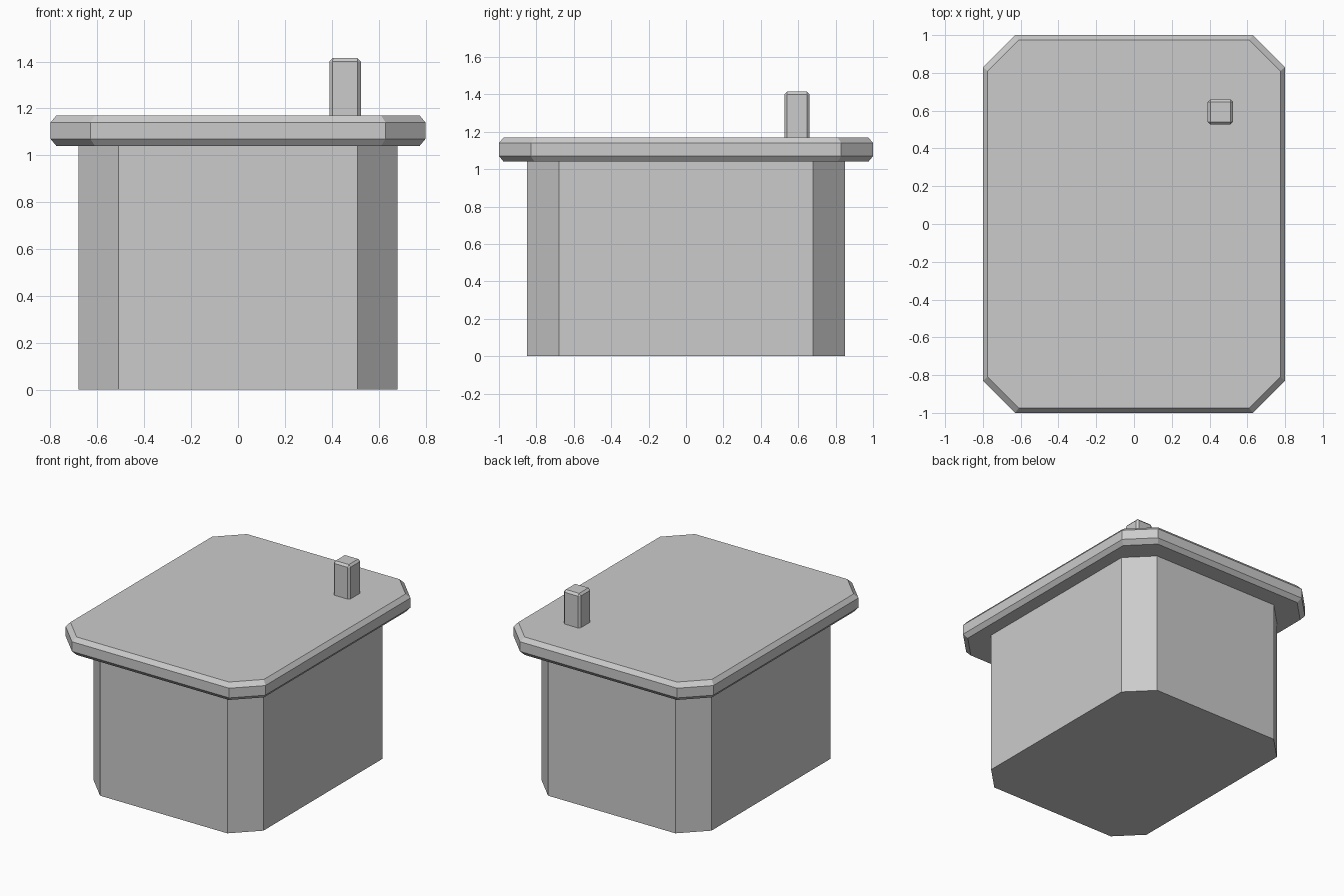
import bpy, bmesh

if "Cube" in bpy.data.objects:
    bpy.data.objects.remove(bpy.data.objects["Cube"])


def octagon(x, y, cx, cy):
    """Rectangle outline with cut corners: half sizes x, y; cuts start at cx, cy."""
    quarter = [(x, cy), (cx, y)]
    pts = quarter + [(-a, b) for a, b in reversed(quarter)]
    return pts + [(-a, -b) for a, b in pts]


def loft(name, rings, location=(0, 0, 0)):
    """Stack (outline, z) rings into a closed flat-shaded solid."""
    bm = bmesh.new()
    loops = [[bm.verts.new((x, y, z)) for x, y in outline] for outline, z in rings]
    for low, high in zip(loops, loops[1:]):
        n = len(low)
        for i in range(n):
            j = (i + 1) % n
            bm.faces.new((low[i], low[j], high[j], high[i]))
    bm.faces.new(loops[0][::-1])
    bm.faces.new(loops[-1])
    bmesh.ops.recalc_face_normals(bm, faces=bm.faces)
    mesh = bpy.data.meshes.new(name)
    bm.to_mesh(mesh)
    bm.free()
    obj = bpy.data.objects.new(name, mesh)
    obj.location = location
    bpy.context.collection.objects.link(obj)
    return obj


# Box body with cut corners
body = octagon(0.68, 0.85, 0.51, 0.68)
loft("body", [(body, 0), (body, 1.04)])

# Overhanging lid with bevelled top and bottom rims
outer = octagon(0.80, 1.0, 0.63, 0.83)
inner = octagon(0.775, 0.975, 0.61, 0.81)
loft("lid", [(inner, 1.04), (outer, 1.07), (outer, 1.14), (inner, 1.17)])

# Small peg near the back right corner, chamfered edges
side = octagon(0.067, 0.067, 0.053, 0.053)
top = octagon(0.053, 0.053, 0.0525, 0.0525)
loft("peg", [(side, 1.16), (side, 1.40), (top, 1.415)], (0.457, 0.593, 0))
